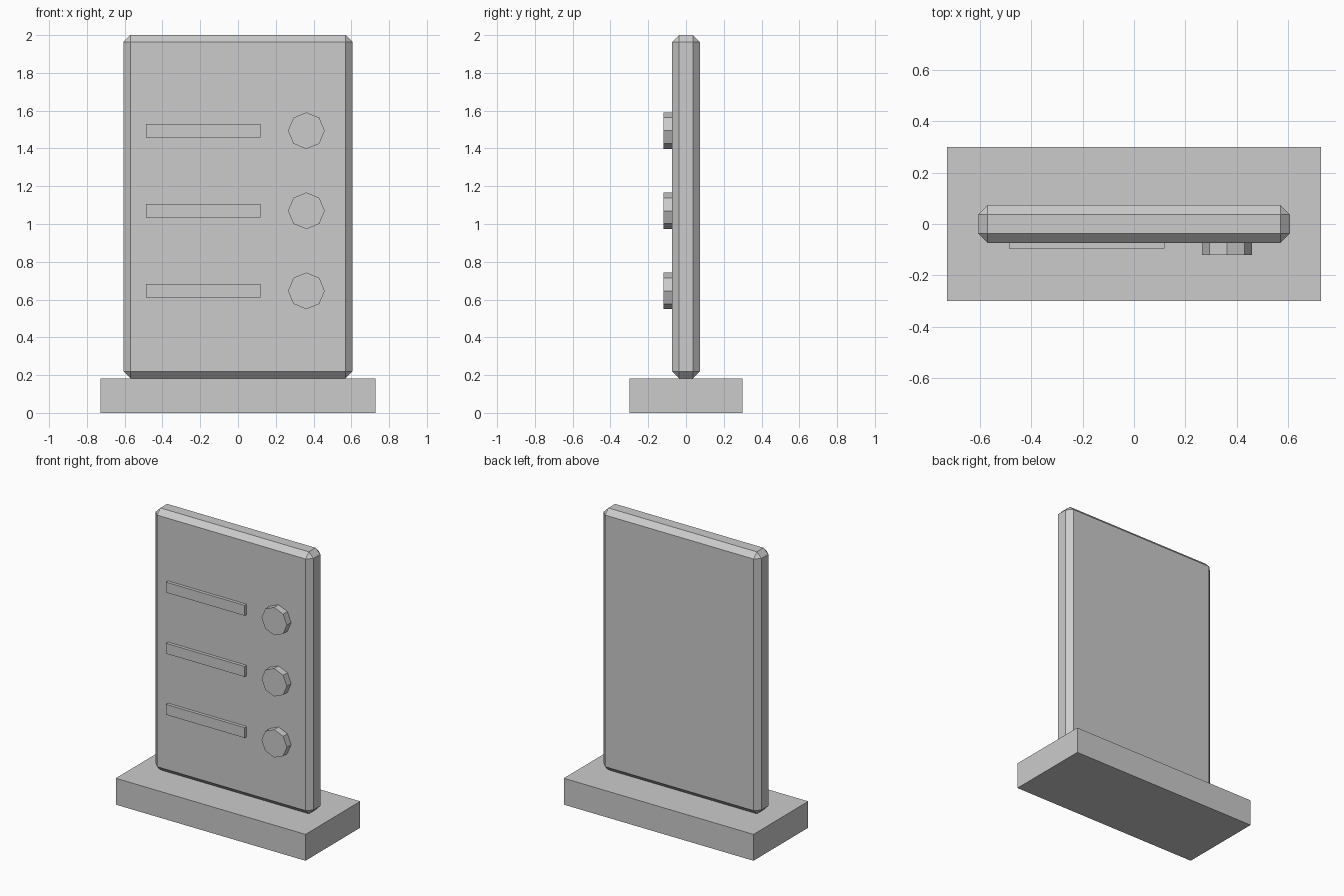
import bpy, bmesh, math

if "Cube" in bpy.data.objects:
    bpy.data.objects.remove(bpy.data.objects["Cube"])

grey = bpy.data.materials.new("plain grey")
grey.diffuse_color = (0.6, 0.6, 0.6, 1)
grey.use_nodes = True
grey.node_tree.nodes["Principled BSDF"].inputs["Base Color"].default_value = grey.diffuse_color


def add_part(name, bm):
    bmesh.ops.recalc_face_normals(bm, faces=bm.faces[:])
    mesh = bpy.data.meshes.new(name)
    bm.to_mesh(mesh)
    bm.free()
    mesh.materials.append(grey)
    obj = bpy.data.objects.new(name, mesh)
    bpy.context.collection.objects.link(obj)
    return obj


def box(name, lo, hi, chamfer=0):
    bm = bmesh.new()
    bmesh.ops.create_cube(bm, size=1)
    for v in bm.verts:
        v.co = [l + (c + 0.5) * (h - l) for l, c, h in zip(lo, v.co, hi)]
    if chamfer:
        bmesh.ops.bevel(bm, geom=bm.edges[:], offset=chamfer, segments=1,
                        affect='EDGES', offset_type='OFFSET')
    return add_part(name, bm)


def knob(name, x, z, radius, y_front, y_back):
    # octagonal disc with corners on the x and z axes, facing -y
    bm = bmesh.new()
    ring = [bm.verts.new((x + radius * math.sin(i * math.pi / 4), y_front,
                          z + radius * math.cos(i * math.pi / 4))) for i in range(8)]
    face = bm.faces.new(ring)
    ext = bmesh.ops.extrude_face_region(bm, geom=[face], use_keep_orig=True)
    for v in ext["geom"]:
        if isinstance(v, bmesh.types.BMVert):
            v.co.y = y_back
    return add_part(name, bm)


# Foot and chamfered upright panel
box("base", (-0.728, -0.3, 0), (0.728, 0.3, 0.183))
box("panel", (-0.606, -0.073, 0.183), (0.606, 0.073, 2.0), chamfer=0.036)

# Three rows, each with a bar and an octagonal knob
for i, z in enumerate((0.646, 1.07, 1.494), 1):
    box(f"bar_{i}", (-0.486, -0.095, z - 0.036), (0.118, -0.06, z + 0.036))
    knob(f"knob_{i}", 0.362, z, 0.097, -0.12, -0.06)
